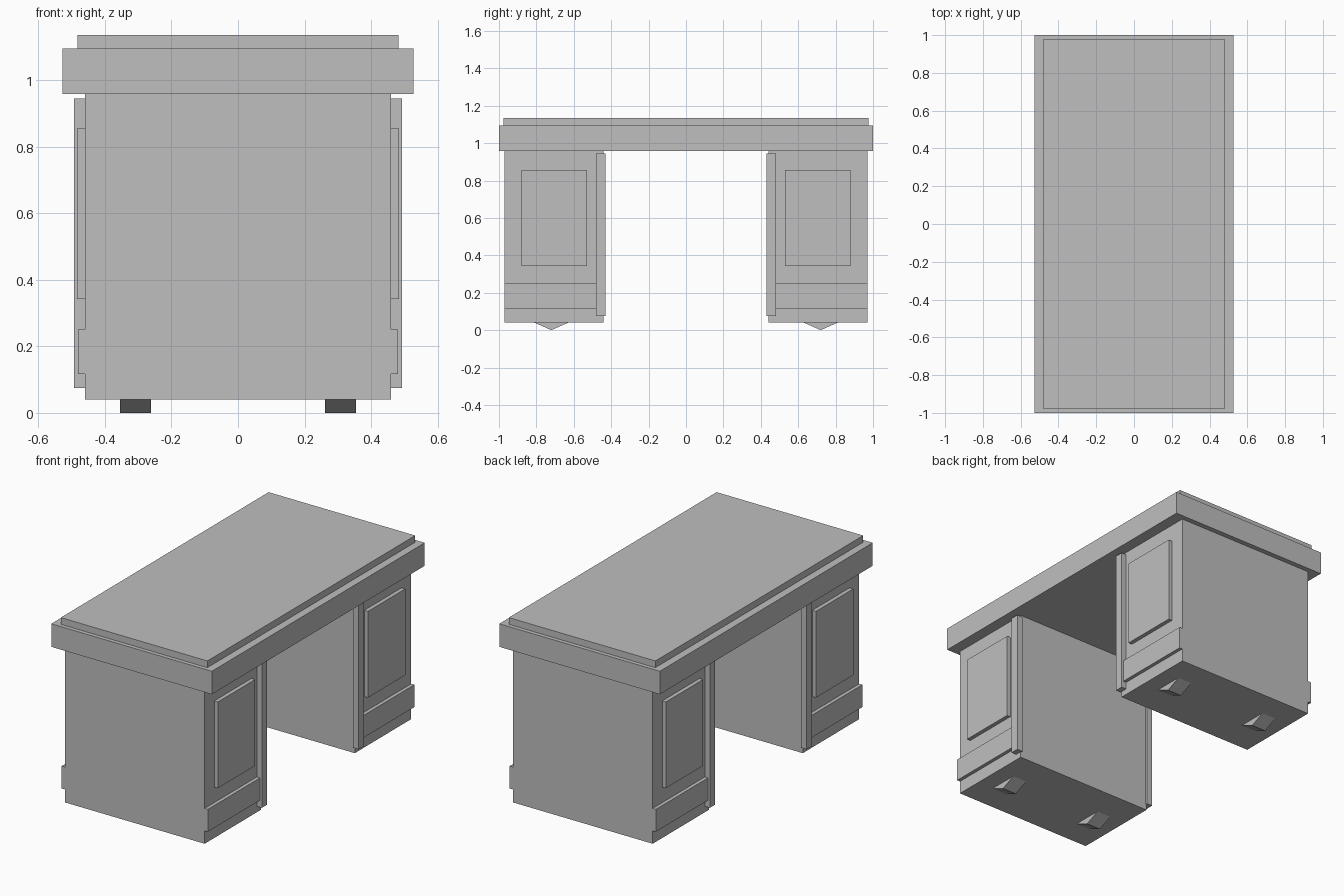
import bpy
import bmesh

if "Cube" in bpy.data.objects:
    bpy.data.objects.remove(bpy.data.objects["Cube"], do_unlink=True)

grey = bpy.data.materials.new("light grey")
grey.use_nodes = True
colour = (0.52, 0.52, 0.52, 1)
grey.diffuse_color = colour
grey.node_tree.nodes["Principled BSDF"].inputs["Base Color"].default_value = colour


def prism(name, outline, x0, x1):
    """Extrude a (y, z) outline along x."""
    bm = bmesh.new()
    face = bm.faces.new([bm.verts.new((x0, y, z)) for y, z in outline])
    ext = bmesh.ops.extrude_face_region(bm, geom=[face])["geom"]
    moved = [v for v in ext if isinstance(v, bmesh.types.BMVert)]
    bmesh.ops.translate(bm, verts=moved, vec=(x1 - x0, 0, 0))
    bmesh.ops.recalc_face_normals(bm, faces=bm.faces)
    mesh = bpy.data.meshes.new(name)
    bm.to_mesh(mesh)
    bm.free()
    mesh.materials.append(grey)
    obj = bpy.data.objects.new(name, mesh)
    bpy.context.collection.objects.link(obj)
    return obj


def box(name, x, y, z):
    outline = [(y[0], z[0]), (y[1], z[0]), (y[1], z[1]), (y[0], z[1])]
    return prism(name, outline, *x)


def mirror(obj, x_axis, y_axis):
    mod = obj.modifiers.new("Mirror", 'MIRROR')
    mod.use_axis = (x_axis, y_axis, False)
    mod.use_mirror_merge = False


# Desk top: thick slab with a thin raised writing surface
box("top_slab", (-0.528, 0.528), (-1, 1), (0.958, 1.095))
box("writing_surface", (-0.482, 0.482), (-0.976, 0.976), (1.095, 1.135))

# Two pedestals
mirror(box("pedestals", (-0.46, 0.46), (0.44, 0.97), (0.04, 0.958)), False, True)

# Trim on both faces of each pedestal
inner = 0.455
trim = [
    box("corner_strips", (inner, 0.493), (0.43, 0.48), (0.075, 0.944)),
    box("raised_panels", (inner, 0.484), (0.53, 0.88), (0.342, 0.855)),
    box("base_bands", (inner, 0.481), (0.48, 0.97), (0.117, 0.25)),
]

# Wedge feet, with the ridge resting on the floor
feet = prism("feet", [(0.63, 0.04), (0.72, 0), (0.81, 0.04)], 0.261, 0.355)

for part in trim + [feet]:
    mirror(part, True, True)
